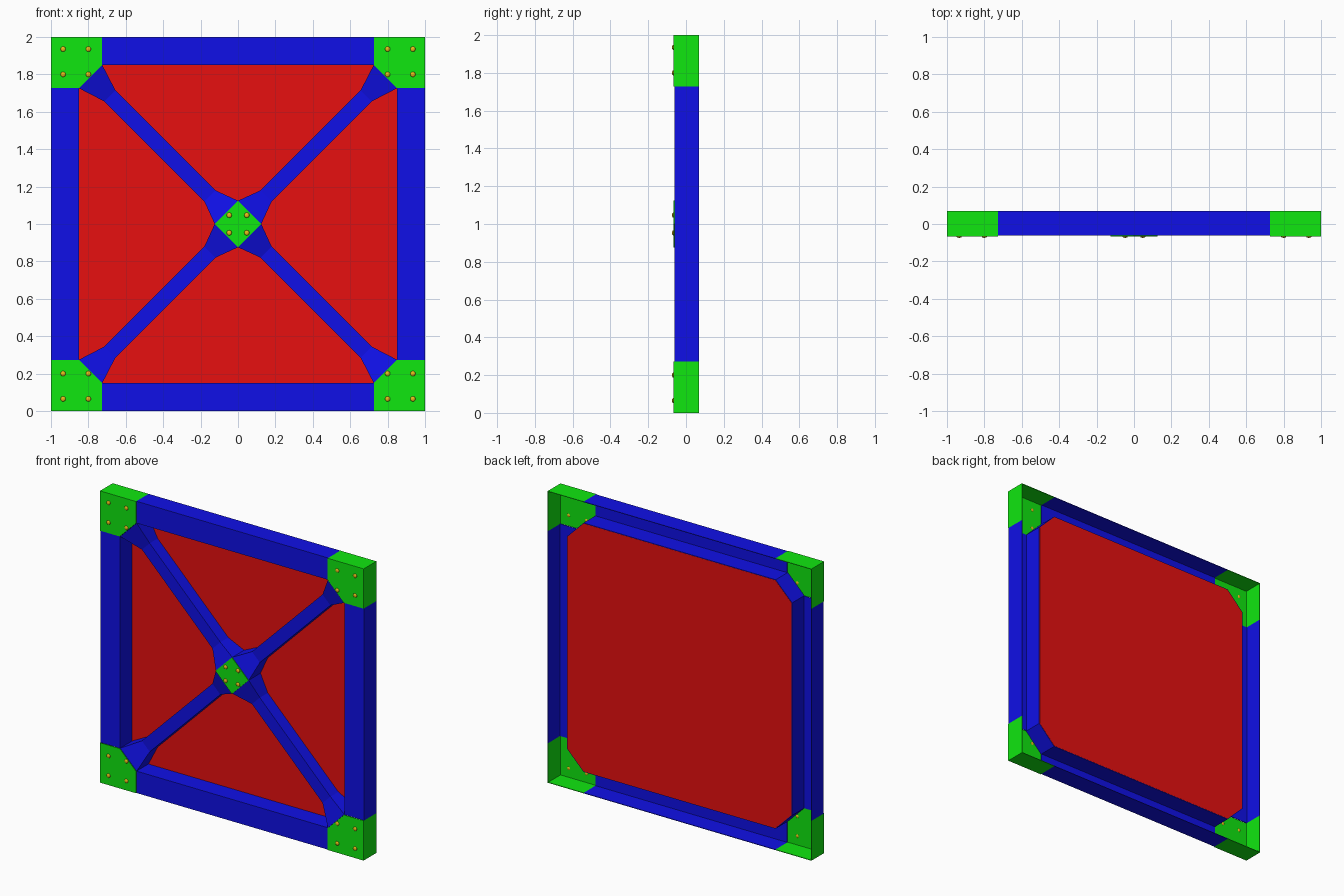
import bpy, bmesh, math
from mathutils import Matrix, Vector

cube = bpy.data.objects.get("Cube")
if cube:
    bpy.data.objects.remove(cube, do_unlink=True)


def material(name, colour):
    m = bpy.data.materials.new(name)
    m.use_nodes = True
    m.diffuse_color = (*colour, 1)
    m.node_tree.nodes["Principled BSDF"].inputs["Base Color"].default_value = (*colour, 1)
    return m


RED = material("panel red", (0.8, 0.005, 0.005))
BLUE = material("frame blue", (0.005, 0.005, 0.8))
GREEN = material("corner green", (0.005, 0.8, 0.005))
GOLD = material("bolt gold", (0.8, 0.5, 0.01))

BACK = 0.07       # rear edge
FRONT = -0.062    # front of the frame beams
PLATE = -0.067    # front of the corner plates
BRACE = -0.02     # front of the thin part of the braces
SHEET = 0.004     # sheet thickness
IN, CUT = 0.85, 0.727   # inner opening and start of the corner cut


def finish(name, bm, mat, angle=0):
    """Turn a mesh centred on the origin into an object, rotated about y."""
    bmesh.ops.recalc_face_normals(bm, faces=bm.faces)
    bm.transform(Matrix.Translation((0, 0, 1)) @ Matrix.Rotation(angle, 4, 'Y'))
    mesh = bpy.data.meshes.new(name)
    bm.to_mesh(mesh)
    bm.free()
    mesh.materials.append(mat)
    obj = bpy.data.objects.new(name, mesh)
    bpy.context.collection.objects.link(obj)
    return obj


def prism(bm, outline, y0, y1, caps=True):
    """Extrude an x-z outline from y0 to y1."""
    near = [bm.verts.new((x, y0, z)) for x, z in outline]
    far = [bm.verts.new((x, y1, z)) for x, z in outline]
    for i in range(len(outline)):
        j = (i + 1) % len(outline)
        bm.faces.new((near[i], near[j], far[j], far[i]))
    if caps:
        bm.faces.new(near)
        bm.faces.new(far[::-1])


def rect(x0, x1, z0, z1):
    return [(x0, z0), (x1, z0), (x1, z1), (x0, z1)]


octagon = [(CUT, IN), (IN, CUT), (IN, -CUT), (CUT, -IN),
           (-CUT, -IN), (-IN, -CUT), (-IN, CUT), (-CUT, IN)]

# Back panel
bm = bmesh.new()
prism(bm, octagon, BACK - SHEET, BACK)
finish("back_panel", bm, RED)

# Inner wall around the opening
bm = bmesh.new()
prism(bm, octagon, FRONT, BACK - 0.001, caps=False)
wall = finish("inner_wall", bm, BLUE)
solid = wall.modifiers.new("sheet", 'SOLIDIFY')
solid.thickness, solid.offset = SHEET, 1

for side, corner, brace in zip(("top", "right", "bottom", "left"),
                               ("upper_left", "upper_right", "lower_right", "lower_left"),
                               ("a", "b", "c", "d")):
    turn = ("top", "right", "bottom", "left").index(side) * math.pi / 2

    # Frame beam: front flange and outer wall
    bm = bmesh.new()
    prism(bm, rect(-CUT, CUT, IN, 1), FRONT, FRONT + SHEET)
    prism(bm, rect(-CUT, CUT, 1 - SHEET, 1), FRONT, BACK)
    finish(side + "_beam", bm, BLUE, turn)

    # Corner cap: cut plate and two outer walls
    bm = bmesh.new()
    prism(bm, [(1, 1), (CUT, 1), (CUT, IN), (IN, CUT), (1, CUT)], PLATE, PLATE + SHEET)
    prism(bm, rect(CUT, 1, 1 - SHEET, 1), PLATE, BACK)
    prism(bm, rect(1 - SHEET, 1, CUT, 1), PLATE, BACK)
    finish(corner + "_cap", bm, GREEN, turn)

    # Diagonal brace, flared and raised at both ends
    bm = bmesh.new()
    rings = []
    for u, v, y in ((0.088, 0.088, FRONT), (0.212, 0.042, BRACE),
                    (0.969, 0.042, BRACE), (1.114, 0.088, FRONT)):
        rings.append([bm.verts.new(p) for p in
                      ((u, y, v), (u, y, -v), (u, BACK - SHEET, -v), (u, BACK - SHEET, v))])
    for a, b in zip(rings, rings[1:]):
        for i in range(4):
            j = (i + 1) % 4
            bm.faces.new((a[i], a[j], b[j], b[i]))
    bm.faces.new(rings[0])
    bm.faces.new(rings[-1])
    finish("diagonal_brace_" + brace, bm, BLUE, turn + math.pi / 4)

# Centre diamond plate
bm = bmesh.new()
prism(bm, [(0, 0.125), (0.125, 0), (0, -0.125), (-0.125, 0)], PLATE, FRONT + 0.001)
finish("centre_plate", bm, GREEN)

# Domed bolts on the corner caps and the centre plate
bm = bmesh.new()
corner_spots = [(x, z) for x in (0.8, 0.935) for z in (0.8, 0.935)]
for x, z in corner_spots + [(0.047, 0.047)]:
    for sx in (-1, 1):
        for sz in (-1, 1):
            place = Matrix.Translation((x * sx, PLATE, z * sz)) @ Matrix.Diagonal((1, 0.5, 1, 1))
            bmesh.ops.create_uvsphere(bm, u_segments=12, v_segments=8, radius=0.014, matrix=place)
for f in bm.faces:
    f.smooth = True
finish("bolts", bm, GOLD)
